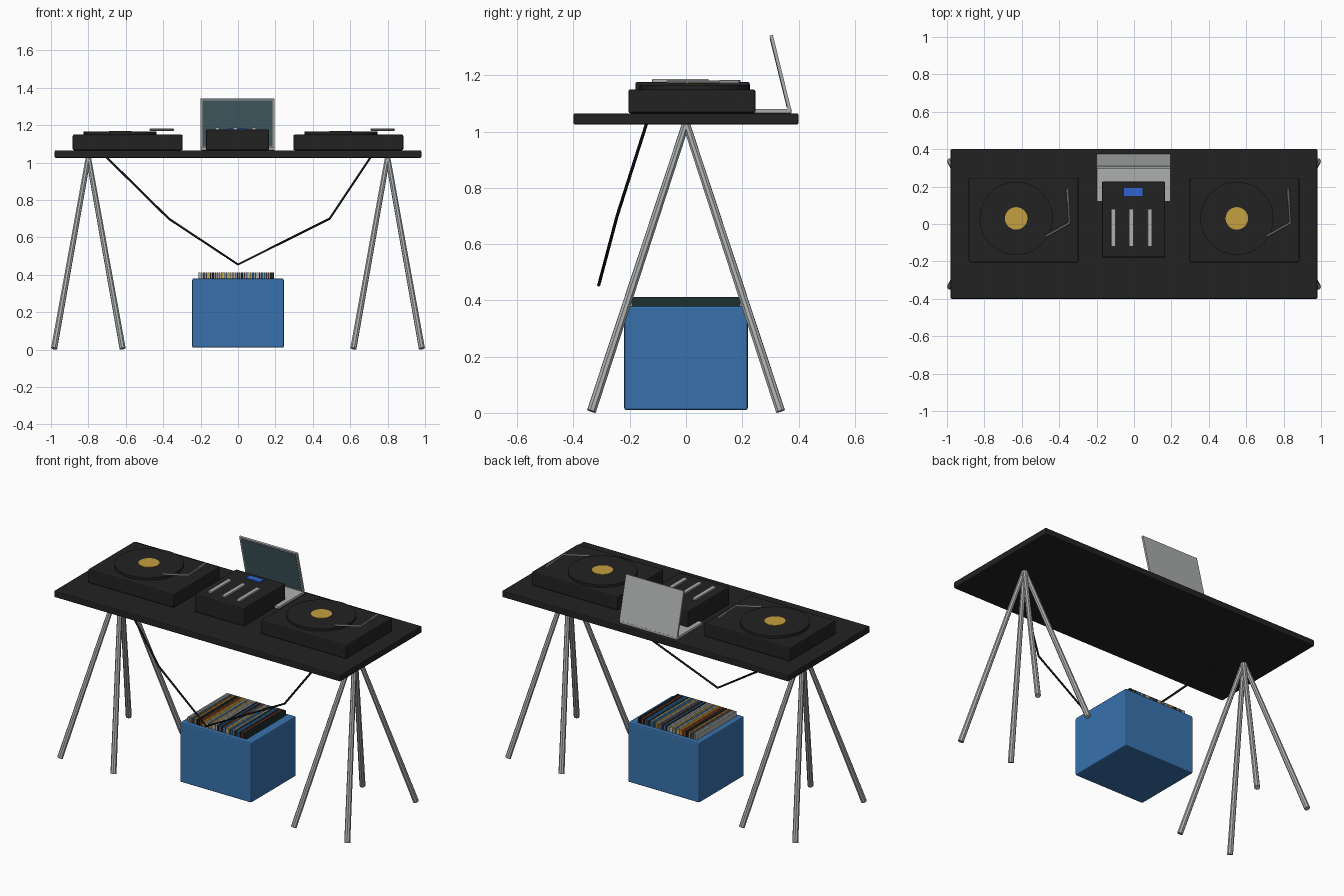
import bpy
import bmesh
import random
from math import atan2, hypot
from mathutils import Vector, Matrix

if "Cube" in bpy.data.objects:
    bpy.data.objects.remove(bpy.data.objects["Cube"], do_unlink=True)
random.seed(4)


def material(name, r, g, b):
    m = bpy.data.materials.new(name)
    m.use_nodes = True
    m.diffuse_color = (r, g, b, 1)
    bsdf = next(n for n in m.node_tree.nodes if n.type == 'BSDF_PRINCIPLED')
    bsdf.inputs["Base Color"].default_value = (r, g, b, 1)
    return m


BLACK = material("matte black", 0.016, 0.016, 0.016)
CABLE = material("cable black", 0.007, 0.007, 0.007)
METAL = material("light metal", 0.42, 0.43, 0.43)
BLUE = material("crate blue", 0.04, 0.17, 0.42)
GOLD = material("label gold", 0.56, 0.35, 0.05)
SCREEN = material("screen teal", 0.06, 0.12, 0.14)
DISPLAY = material("display blue", 0.03, 0.13, 0.65)
RUST = material("sleeve rust", 0.30, 0.06, 0.02)
GREEN = material("sleeve dark green", 0.012, 0.03, 0.027)
CREAM = material("sleeve cream", 0.55, 0.45, 0.30)


def finish(name, bm, mat, bevel=0):
    me = bpy.data.meshes.new(name)
    bm.to_mesh(me)
    bm.free()
    ob = bpy.data.objects.new(name, me)
    bpy.context.collection.objects.link(ob)
    me.materials.append(mat)
    if bevel:
        mod = ob.modifiers.new("soft edges", 'BEVEL')
        mod.width = bevel
        mod.segments = 2
    return ob


def box(name, x, y, z, mat, bevel=0):
    """Box between (low, high) pairs on each axis."""
    bm = bmesh.new()
    size = [b - a for a, b in (x, y, z)]
    mid = [(a + b) / 2 for a, b in (x, y, z)]
    bmesh.ops.create_cube(bm, size=1, matrix=Matrix.Translation(mid) @ Matrix.Diagonal((*size, 1)))
    return finish(name, bm, mat, bevel)


def rod(name, a, b, r1, r2, mat, sides):
    """Round bar from a to b."""
    a, b = Vector(a), Vector(b)
    bm = bmesh.new()
    turn = (b - a).to_track_quat('Z', 'Y').to_matrix().to_4x4()
    bmesh.ops.create_cone(bm, cap_ends=True, segments=sides, radius1=r1, radius2=r2,
                          depth=(b - a).length,
                          matrix=Matrix.Translation((a + b) / 2) @ turn)
    ob = finish(name, bm, mat)
    if sides > 12:
        for p in ob.data.polygons:
            p.use_smooth = len(p.vertices) == 4
        ob.data.set_sharp_from_angle(angle=0.6)
    return ob


def disc(name, x, y, low, high, radius, mat):
    return rod(name, (x, y, low), (x, y, high), radius, radius, mat, 48)


# Table top and the two four-legged trestles
box("table_top", (-0.98, 0.98), (-0.4, 0.4), (1.025, 1.065), BLACK, 0.006)
for side in (-1, 1):
    for dx in (-1, 1):
        for dy in (-1, 1):
            rod("trestle_leg", (side * 0.8 + dx * 0.183, dy * 0.336, 0.006),
                (side * 0.8, 0, 1.03), 0.017, 0.014, METAL, 8)

# Turntables
for cx in (-0.59, 0.59):
    box("turntable_body", (cx - 0.294, cx + 0.294), (-0.205, 0.247), (1.065, 1.15), BLACK, 0.008)
    px = cx - 0.04
    disc("platter", px, 0.03, 1.15, 1.165, 0.195, BLACK)
    disc("record_label", px, 0.03, 1.165, 1.168, 0.06, GOLD)
    elbow = (cx + 0.245, 0.005, 1.176)
    rod("tonearm_tube", (cx + 0.235, 0.19, 1.176), elbow, 0.005, 0.005, METAL, 8)
    rod("tonearm_weight", (cx + 0.234, 0.185, 1.176), (cx + 0.238, 0.12, 1.176),
        0.007, 0.007, METAL, 8)
    rod("tonearm_head", elbow, (cx + 0.12, -0.065, 1.176), 0.006, 0.006, METAL, 8)

# Mixer with three faders and a display
box("mixer_body", (-0.172, 0.167), (-0.18, 0.227), (1.065, 1.177), BLACK, 0.008)
for x in (-0.11, -0.014, 0.085):
    box("fader", (x - 0.012, x + 0.012), (-0.12, 0.08), (1.175, 1.187), METAL, 0.002)
box("mixer_display", (-0.053, 0.045), (0.15, 0.193), (1.176, 1.183), DISPLAY)

# Laptop: base, tilted lid and inset screen
box("laptop_base", (-0.2, 0.195), (0.12, 0.375), (1.065, 1.081), METAL, 0.003)
hinge, tip = Vector((0, 0.367, 1.078)), Vector((0, 0.302, 1.342))
lean = tip - hinge
tilt = atan2(-lean.y, lean.z)
height = hypot(lean.y, lean.z)
for name, margin, y, mat in (("laptop_lid", 0, (-0.005, 0.007), METAL),
                             ("laptop_screen", 0.01, (-0.007, -0.004), SCREEN)):
    part = box(name, (-0.2 + margin, 0.195 - margin), y, (margin, height - margin), mat)
    part.location = hinge
    part.rotation_euler.x = tilt

# Crate filled with record sleeves
box("crate", (-0.245, 0.245), (-0.22, 0.22), (0.01, 0.38), BLUE, 0.008)
COUNT = 34
pitch = 0.405 / COUNT
choices = [GOLD, RUST, GREEN, CREAM, BLUE, BLACK, GOLD, GREEN, METAL]
for i in range(COUNT):
    mat = METAL if i == 0 else GREEN if i == COUNT - 1 else random.choice(choices)
    x = -0.21 + i * pitch
    box("record_sleeve", (x, x + pitch * 0.8), (-0.193, 0.193), (0.37, 0.412), mat)

# Cable drooping in front between the two turntables
path = [(-0.72, -0.135, 1.045), (-0.37, -0.245, 0.70), (0, -0.31, 0.455),
        (0.49, -0.245, 0.70), (0.72, -0.135, 1.045)]
curve = bpy.data.curves.new("cable", 'CURVE')
curve.dimensions = '3D'
curve.bevel_depth = 0.006
curve.bevel_resolution = 2
curve.use_fill_caps = True
spline = curve.splines.new('POLY')
spline.points.add(len(path) - 1)
for point, co in zip(spline.points, path):
    point.co = (*co, 1)
curve.materials.append(CABLE)
bpy.context.collection.objects.link(bpy.data.objects.new("cable", curve))
